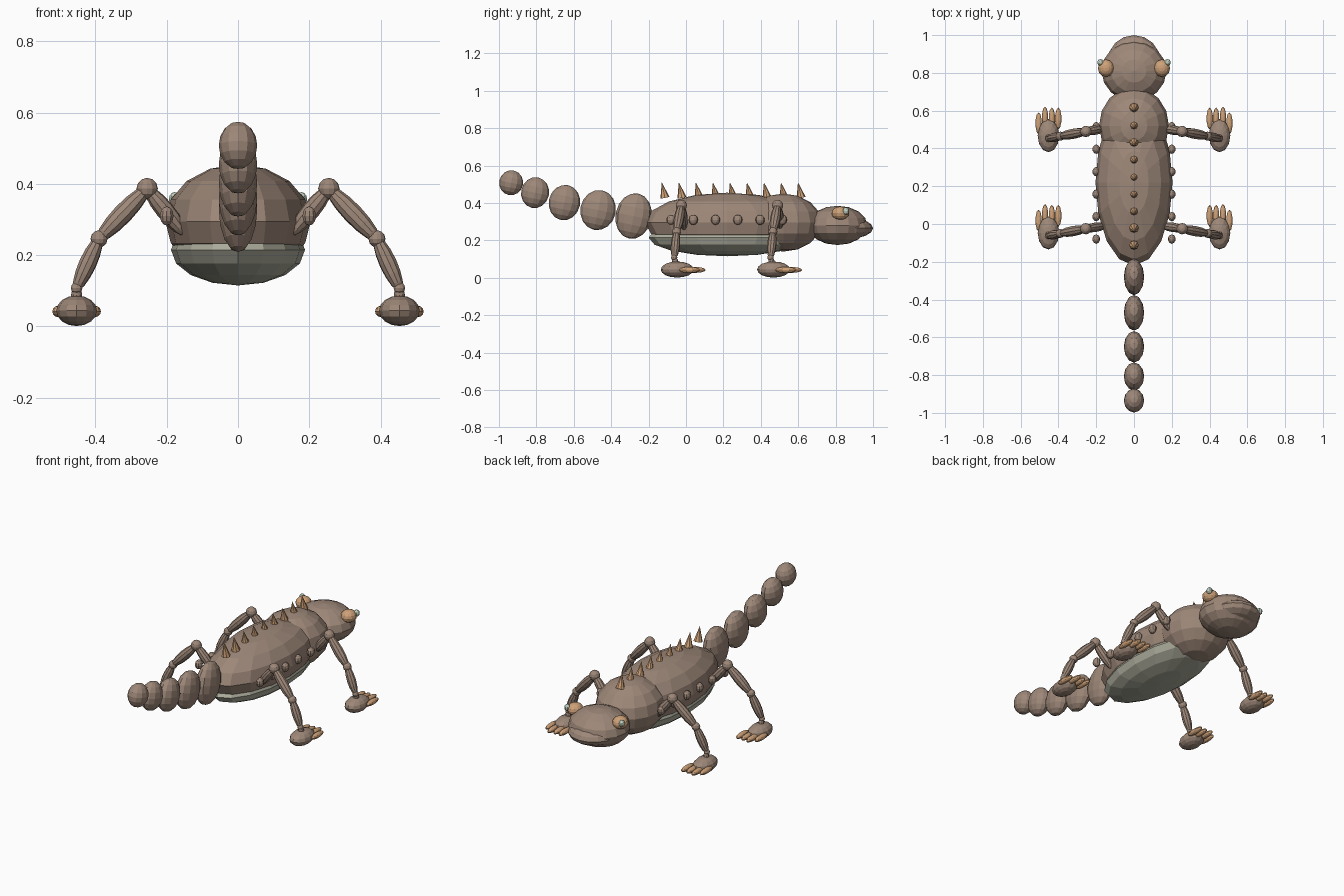
import bpy
from mathutils import Vector

if "Cube" in bpy.data.objects:
    bpy.data.objects.remove(bpy.data.objects["Cube"])


def make_material(name, rgb):
    m = bpy.data.materials.new(name)
    m.diffuse_color = (*rgb, 1)
    m.use_nodes = True
    m.node_tree.nodes["Principled BSDF"].inputs["Base Color"].default_value = m.diffuse_color
    return m


BROWN = make_material("warm brown", (0.34, 0.245, 0.19))
BELLY = make_material("pale grey green", (0.42, 0.42, 0.34))
TAN = make_material("tan orange", (0.62, 0.36, 0.19))
PALE = make_material("pale pupil", (0.52, 0.62, 0.52))


def finish(name, mat):
    ob = bpy.context.object
    ob.name = name
    ob.data.materials.append(mat)
    return ob


def ball(name, loc, radii, mat=BROWN, seg=12, rings=8, tilt=0):
    """Faceted ellipsoid."""
    bpy.ops.mesh.primitive_uv_sphere_add(segments=seg, ring_count=rings, radius=1, location=loc)
    ob = finish(name, mat)
    ob.scale = radii
    ob.rotation_euler.x = tilt
    return ob


def limb(name, a, b, r):
    """Spindle-shaped ellipsoid stretched between two joints."""
    a, b = Vector(a), Vector(b)
    d = b - a
    ob = ball(name, (a + b) / 2, (r, r, d.length / 2 + 0.01), seg=10)
    ob.rotation_euler = d.to_track_quat('Z', 'Y').to_euler()
    return ob


# Trunk
ball("body", (0, 0.22, 0.295), (0.204, 0.44, 0.16), seg=16)
ball("belly", (0, 0.22, 0.215), (0.188, 0.42, 0.10), BELLY, seg=16)
ball("chest", (0, 0.52, 0.295), (0.185, 0.205, 0.155), seg=16)

# Head
ball("head", (0, 0.81, 0.28), (0.172, 0.16, 0.105), seg=16)
ball("snout", (0, 0.86, 0.265), (0.14, 0.14, 0.058), seg=16)

# Tail, from the root to the tip: y, z, half length, half height
TAIL = [(-0.28, 0.33, 0.097, 0.123), (-0.47, 0.362, 0.095, 0.108),
        (-0.65, 0.402, 0.084, 0.095), (-0.807, 0.455, 0.075, 0.083),
        (-0.935, 0.508, 0.064, 0.067)]
for i, (y, z, ry, rz) in enumerate(TAIL):
    ball(f"tail_segment_{i + 1}", (0, y, z), (0.054, ry, rz), tilt=-0.2)

# Back spines, leaning to the tail
for i in range(9):
    y = -0.113 + i * 0.091
    bpy.ops.mesh.primitive_cone_add(vertices=8, radius1=0.025, radius2=0, depth=0.085,
                                    location=(0, y - 0.008, 0.469))
    finish(f"back_spine_{i + 1}", TAN).rotation_euler.x = 0.2

for side, s in (("left", -1), ("right", 1)):
    # Eyes
    ball(f"{side}_eye", (s * 0.148, 0.825, 0.345), (0.043, 0.046, 0.036), TAN)
    ball(f"{side}_pupil", (s * 0.178, 0.855, 0.357), (0.017, 0.018, 0.02), PALE, seg=10, rings=6)

    # Flank bumps
    for i in range(6):
        ball(f"{side}_flank_bump_{i + 1}", (s * 0.2, -0.08 + i * 0.119, 0.31),
             (0.02, 0.025, 0.027), seg=10, rings=6)

    # Legs
    for end, y in (("front", 0.49), ("rear", -0.025)):
        n = f"{side}_{end}"
        hip = (s * 0.155, y + 0.015, 0.265)
        knee = (s * 0.255, y, 0.387)
        shin = (s * 0.39, y - 0.025, 0.246)
        ankle = (s * 0.453, y - 0.038, 0.108)
        foot = (s * 0.453, y - 0.022, 0.044)
        limb(f"{n}_upper_leg", hip, knee, 0.026)
        limb(f"{n}_middle_leg", knee, shin, 0.028)
        limb(f"{n}_lower_leg", shin, ankle, 0.025)
        ball(f"{n}_knee", knee, (0.03,) * 3, rings=6)
        ball(f"{n}_shin_joint", shin, (0.024,) * 3, rings=6)
        ball(f"{n}_ankle", ankle, (0.017,) * 3, seg=10, rings=6)
        limb(f"{n}_ankle_stem", ankle, foot, 0.017)
        ball(f"{n}_foot", foot, (0.057, 0.088, 0.043))
        # Toes
        for k, (dx, dy) in enumerate(((-0.052, 0.065), (-0.018, 0.095), (0.018, 0.095), (0.052, 0.065))):
            dy = 0.09 if dx * s < 0 else dy
            ball(f"{n}_toe_{k + 1}", (foot[0] + dx, foot[1] + dy, 0.042),
                 (0.017, 0.058, 0.016), TAN, seg=10, rings=6)
